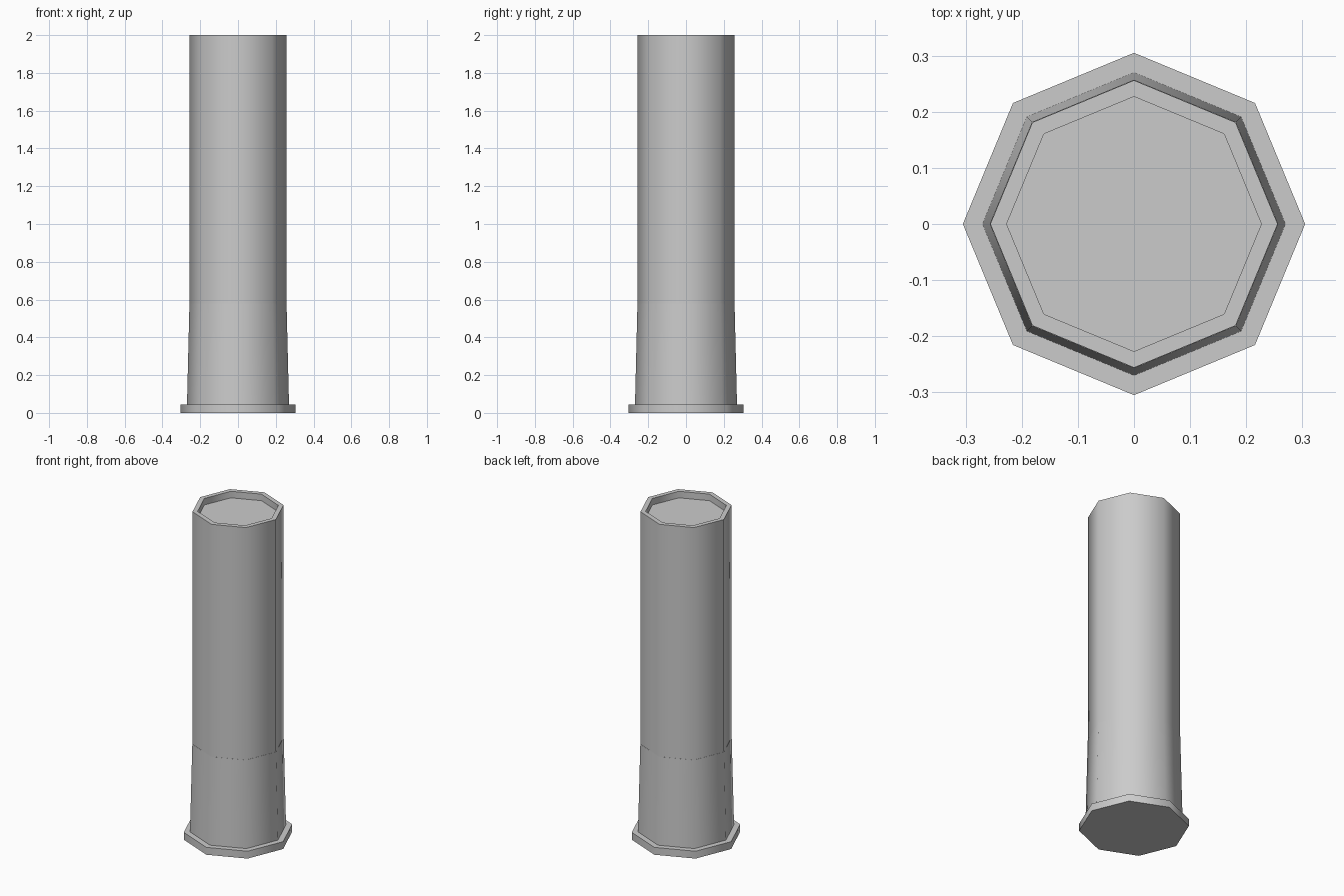
import bpy, bmesh
from math import cos, sin, pi, radians

if "Cube" in bpy.data.objects:
    bpy.data.objects.remove(bpy.data.objects["Cube"])

SIDES = 8


def lathe(name, profile):
    """Octagonal part from (radius, z) rings listed bottom to top, capped at both ends."""
    bm = bmesh.new()
    rings = [[bm.verts.new((r * cos(2 * pi * i / SIDES), r * sin(2 * pi * i / SIDES), z))
              for i in range(SIDES)] for r, z in profile]
    for a, b in zip(rings, rings[1:]):
        for i in range(SIDES):
            j = (i + 1) % SIDES
            bm.faces.new((a[i], a[j], b[j], b[i]))
    bm.faces.new(rings[0][::-1])
    bm.faces.new(rings[-1])
    mesh = bpy.data.meshes.new(name)
    bm.to_mesh(mesh)
    bm.free()
    obj = bpy.data.objects.new(name, mesh)
    bpy.context.collection.objects.link(obj)
    bpy.ops.object.select_all(action='DESELECT')
    obj.select_set(True)
    bpy.context.view_layer.objects.active = obj
    bpy.ops.object.shade_smooth_by_angle(angle=radians(50))
    return obj


# Flat foot plate
lathe("base_plate", [(0.305, 0), (0.305, 0.045)])

# Slightly flared lower sleeve
lathe("lower_sleeve", [(0.27, 0.045), (0.257, 0.58)])

# Straight shaft with a raised rim around the recessed top
lathe("shaft", [(0.256, 0.58), (0.256, 2.0), (0.227, 2.0), (0.227, 1.96)])
